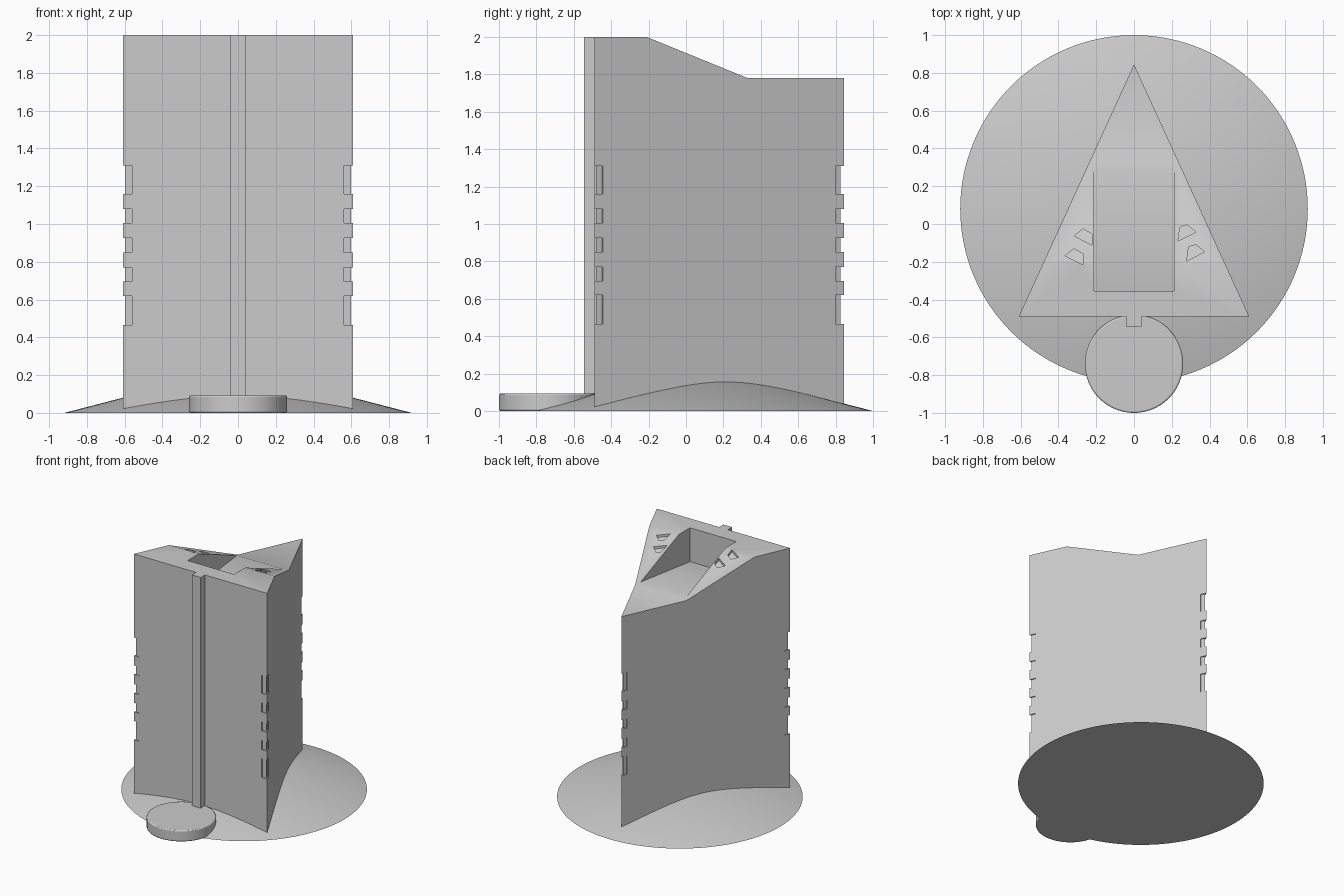
import bpy, bmesh
from math import radians
from mathutils import Vector

if "Cube" in bpy.data.objects:
    bpy.data.objects.remove(bpy.data.objects["Cube"])

grey = bpy.data.materials.new("plain_grey")
grey.use_nodes = True
grey.diffuse_color = (0.6, 0.6, 0.6, 1)
grey.node_tree.nodes["Principled BSDF"].inputs["Base Color"].default_value = grey.diffuse_color


def make_object(name, bm):
    bmesh.ops.recalc_face_normals(bm, faces=bm.faces)
    mesh = bpy.data.meshes.new(name)
    bm.to_mesh(mesh)
    bm.free()
    obj = bpy.data.objects.new(name, mesh)
    mesh.materials.append(grey)
    bpy.context.collection.objects.link(obj)
    return obj


def extrude(points, offset):
    """Closed solid from a flat outline swept along offset."""
    bm = bmesh.new()
    face = bm.faces.new([bm.verts.new(p) for p in points])
    moved = bmesh.ops.extrude_face_region(bm, geom=[face])["geom"]
    verts = [g for g in moved if isinstance(g, bmesh.types.BMVert)]
    bmesh.ops.translate(bm, verts=verts, vec=offset)
    if face.is_valid and all(len(e.link_faces) == 1 for e in face.edges):
        bm.faces.new([v for v in reversed(face.verts)])
    # close the starting side if the sweep left it open
    bmesh.ops.holes_fill(bm, edges=[e for e in bm.edges if e.is_boundary], sides=0)
    return bm


def side_profile(points, half):
    return extrude([(-half, y, z) for y, z in points], (2 * half, 0, 0))


def cone(name, centre, r1, r2, height, segments):
    bm = bmesh.new()
    bmesh.ops.create_cone(bm, cap_ends=True, segments=segments, radius1=r1,
                          radius2=r2, depth=height)
    bmesh.ops.translate(bm, verts=bm.verts, vec=(*centre, height / 2))
    return make_object(name, bm)


def cut(target, cutter):
    mod = target.modifiers.new("cut", "BOOLEAN")
    mod.operation = "DIFFERENCE"
    mod.solver = "EXACT"
    mod.object = cutter
    with bpy.context.temp_override(object=target, active_object=target):
        bpy.ops.object.modifier_apply(modifier=mod.name)
    bpy.data.objects.remove(cutter)


def smooth(obj, angle=30):
    bpy.ops.object.select_all(action="DESELECT")
    obj.select_set(True)
    bpy.context.view_layer.objects.active = obj
    bpy.ops.object.shade_smooth_by_angle(angle=radians(angle))


# Tower: side profile trimmed to a triangular plan
corners = [Vector((-0.61, -0.49, 0)), Vector((0.61, -0.49, 0)), Vector((0, 0.845, 0))]
bm = side_profile([(-0.49, 0.005), (0.845, 0.005), (0.845, 1.78), (0.33, 1.78),
                   (-0.21, 2), (-0.49, 2)], 0.8)
for side in (-1, 1):
    bmesh.ops.bisect_plane(bm, geom=bm.verts[:] + bm.edges[:] + bm.faces[:],
                           plane_co=corners[2], plane_no=(side * 1.335, 0.61, 0),
                           clear_outer=True)
    bmesh.ops.holes_fill(bm, edges=[e for e in bm.edges if e.is_boundary], sides=0)
bmesh.ops.remove_doubles(bm, verts=bm.verts, dist=0.0005)
bmesh.ops.dissolve_degenerate(bm, edges=bm.edges, dist=0.0005)
tower = make_object("tower", bm)

# Open-backed pocket in the sloping roof
cut(tower, make_object("pocket_cutter", side_profile(
    [(-0.355, 1.72), (0.29, 1.797), (0.29, 2.1), (-0.355, 2.1)], 0.212)))

# Small four-sided marks sunk into the roof slope
slope = -0.22 / 0.54
right_mark = [(0.233, -0.09), (0.243, -0.016), (0.28, -0.005), (0.328, -0.042)]
left_mark = [(-0.317, -0.063), (-0.27, -0.026), (-0.222, -0.053), (-0.222, -0.111)]
for mark, step in ((right_mark, 0.046), (left_mark, -0.048)):
    for i in range(2):
        outline = [(x + i * step, y - i * 0.105) for x, y in mark]
        sunk = [(x, y, 1.98 + slope * (y + 0.21)) for x, y in outline]
        cut(tower, make_object("mark_cutter", extrude(sunk, (0, 0, 0.1))))

# Shallow corner recesses, broken by four flush bars
depth = 0.008
bands = [(0.465, 0.62), (0.695, 0.77), (0.85, 0.925), (1.005, 1.08), (1.16, 1.31)]
for i, p in enumerate(corners):
    u = (corners[(i + 1) % 3] - p).normalized()
    v = (corners[(i + 2) % 3] - p).normalized()
    nu = (v - u * v.dot(u)).normalized()
    nv = (u - v * u.dot(v)).normalized()
    a, b = p + u * 0.05, p + v * 0.05
    inner = p + (u + v) * depth / u.cross(v).length
    outline = [a - nu * 0.02, a + nu * depth, inner, b + nv * depth,
               b - nv * 0.02, p - (u + v) * 0.05]
    for low, high in bands:
        ring = [q + Vector((0, 0, low)) for q in outline]
        cut(tower, make_object("corner_cutter", extrude(ring, (0, 0, high - low))))
smooth(tower)

# Rail down the front face
make_object("front_rail", side_profile(
    [(-0.545, 0.03), (-0.48, 0.03), (-0.48, 2), (-0.545, 2)], 0.04))

# Shallow conical ground mound
smooth(cone("base_mound", (0, 0.08), 0.92, 0.0, 0.238, 128))

# Round disc at the foot of the rail
disc = cone("front_disc", (0, -0.74), 0.26, 0.26, 0.093, 96)
bevel = disc.modifiers.new("soft_rim", "BEVEL")
bevel.width = 0.008
bevel.segments = 2
bevel.limit_method = "ANGLE"
smooth(disc)
